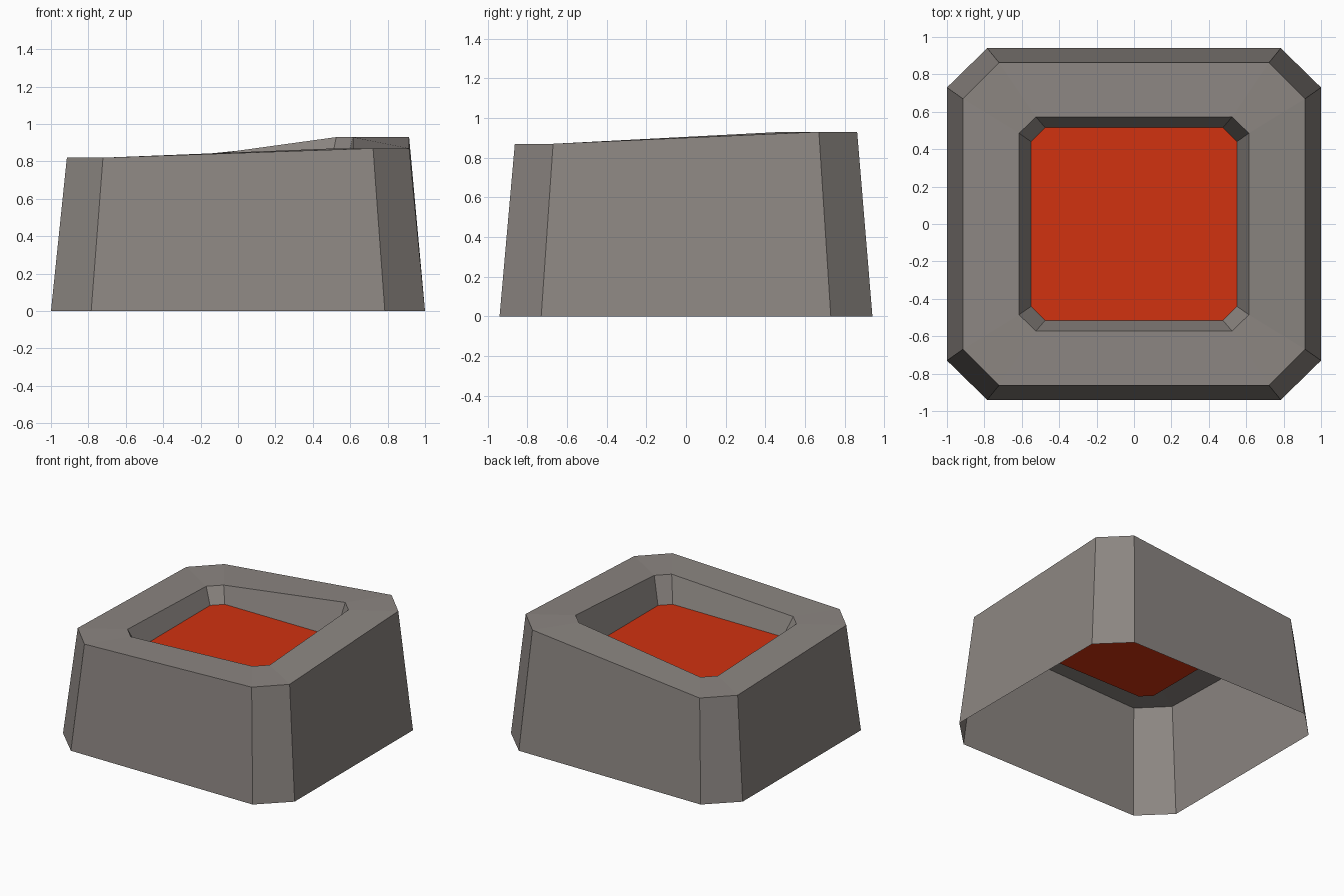
import bpy, bmesh

if "Cube" in bpy.data.objects:
    bpy.data.objects.remove(bpy.data.objects["Cube"])


def material(name, rgb):
    m = bpy.data.materials.new(name)
    m.diffuse_color = (*rgb, 1)
    m.use_nodes = True
    m.node_tree.nodes["Principled BSDF"].inputs["Base Color"].default_value = m.diffuse_color
    return m


grey = material("warm grey", (0.262, 0.238, 0.222))
red = material("bright red", (0.64, 0.032, 0.005))

# Top corner heights: front right, back right, back left, front left
TILT = (0.87, 0.93, 0.785, 0.82)


def ring(bm, hx, hy, cx, cy, heights):
    """Chamfered rectangle: half sizes hx, hy; chamfers start at cx, cy."""
    pts = []
    for i, (sx, sy) in enumerate(((1, -1), (1, 1), (-1, 1), (-1, -1))):
        pair = [(sx * cx, sy * hy), (sx * hx, sy * cy)]
        if sx * sy > 0:
            pair.reverse()
        pts += [bm.verts.new((x, y, heights[i])) for x, y in pair]
    return pts


def make_object(bm, name, mat):
    me = bpy.data.meshes.new(name)
    bm.to_mesh(me)
    bm.free()
    me.materials.append(mat)
    ob = bpy.data.objects.new(name, me)
    bpy.context.collection.objects.link(ob)
    return ob


# Open-bottomed shell: tapered walls, sloping rim, recess walls
bm = bmesh.new()
rings = [
    ring(bm, 1.0, 0.94, 0.785, 0.73, (0,) * 4),
    ring(bm, 0.915, 0.863, 0.722, 0.67, TILT),
    ring(bm, 0.614, 0.573, 0.525, 0.485, TILT),
    ring(bm, 0.55, 0.515, 0.475, 0.44, (0.67,) * 4),
]
for a, b in zip(rings, rings[1:]):
    for i in range(8):
        j = (i + 1) % 8
        bm.faces.new((a[i], a[j], b[j], b[i]))
make_object(bm, "housing", grey)

# Flat panel closing the bottom of the recess
bm = bmesh.new()
bm.faces.new(ring(bm, 0.55, 0.515, 0.475, 0.44, (0.67,) * 4))
make_object(bm, "recessed_panel", red)
